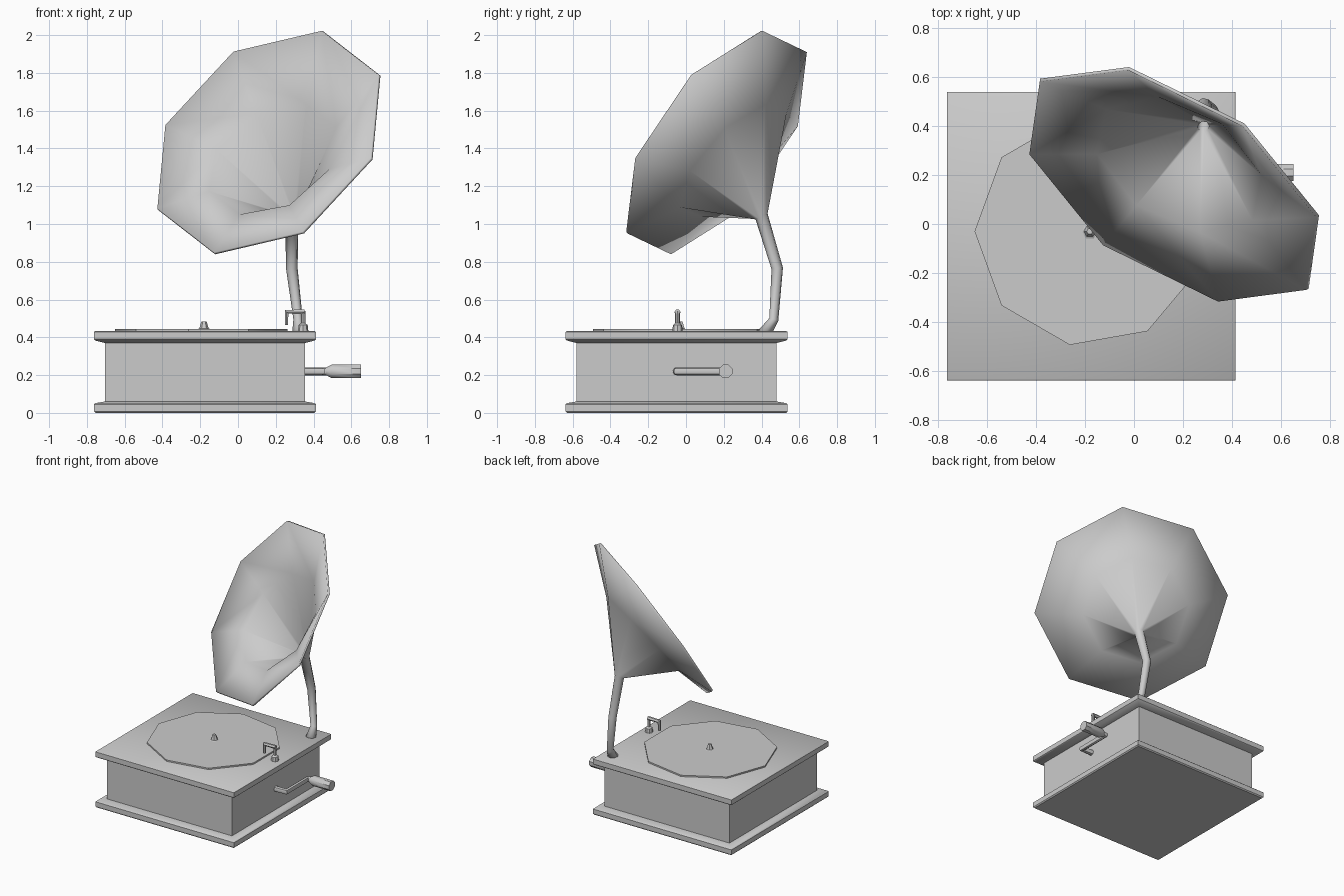
import bpy, math
from mathutils import Vector

if "Cube" in bpy.data.objects:
    bpy.data.objects.remove(bpy.data.objects["Cube"])


def mesh_object(name, verts, faces, angle=40):
    me = bpy.data.meshes.new(name)
    me.from_pydata([tuple(v) for v in verts], [], faces)
    me.update()
    ob = bpy.data.objects.new(name, me)
    bpy.context.collection.objects.link(ob)
    bpy.ops.object.select_all(action='DESELECT')
    bpy.context.view_layer.objects.active = ob
    ob.select_set(True)
    bpy.ops.object.shade_smooth_by_angle(angle=math.radians(angle))
    return ob


def loft(name, rings, caps=True, angle=40):
    n = len(rings[0])
    faces = []
    for r in range(len(rings) - 1):
        for k in range(n):
            a, b = r * n + k, r * n + (k + 1) % n
            faces.append((a, b, b + n, a + n))
    if caps:
        faces.append(tuple(reversed(range(n))))
        faces.append(tuple(range((len(rings) - 1) * n, len(rings) * n)))
    return mesh_object(name, [v for r in rings for v in r], faces, angle)


def sweep(centres, radii, tangents, u, n=8):
    """Rings along a path; the frame is carried from ring to ring."""
    rings, t0, u = [], Vector(tangents[0]).normalized(), Vector(u).normalized()
    for c, r, t in zip(centres, radii, tangents):
        t = Vector(t).normalized()
        u = t0.rotation_difference(t) @ u
        u = (u - t * u.dot(t)).normalized()
        v, t0 = t.cross(u), t
        rings.append([Vector(c) + r * (math.cos(a) * u + math.sin(a) * v)
                      for a in (2 * math.pi * k / n for k in range(n))])
    return rings


def tube(name, pts, radii, u, n=8):
    p = [Vector(q) for q in pts]
    seg = [(b - a).normalized() for a, b in zip(p, p[1:])]
    tan = [seg[0]] + [a + b for a, b in zip(seg, seg[1:])] + [seg[-1]]
    return loft(name, sweep(p, radii, tan, u, n))


def turned(name, centre, profile, n, phase=0):
    rings = [[(centre[0] + r * math.cos(phase + 2 * math.pi * k / n),
               centre[1] + r * math.sin(phase + 2 * math.pi * k / n), z)
              for k in range(n)] for r, z in profile]
    return loft(name, rings)


# Square case with projecting top and bottom plates
turned("case", (-0.175, -0.05),
       [(h * math.sqrt(2), z) for h, z in
        [(0.58, 0), (0.588, 0.008), (0.588, 0.045), (0.58, 0.052),
         (0.53, 0.06), (0.53, 0.37), (0.58, 0.383), (0.588, 0.39),
         (0.588, 0.428), (0.582, 0.433)]], 4, math.pi / 4)

# Nine-sided record and its spindle
turned("record", (-0.18, -0.03), [(0.47, 0.43), (0.47, 0.444)], 9, math.pi)
turned("spindle", (-0.18, -0.03),
       [(0.04, 0.44), (0.025, 0.448), (0.013, 0.485)], 6)

# Octagonal horn that narrows into a bent neck pipe
horn = loft("horn", sweep(
    [(0.165, 0.165, 1.43), (0.19, 0.25, 1.335), (0.285, 0.40, 1.04),
     (0.285, 0.483, 0.765), (0.318, 0.465, 0.495), (0.325, 0.42, 0.43)],
    [0.70, 0.385, 0.036, 0.031, 0.025, 0.038],
    [(0.471, 0.711, -0.522), (0.40, 0.67, -0.62), (0.02, 0.45, -0.9),
     (0.05, 0.13, -1), (0.05, -0.3, -1), (0, -0.2, -1)],
    (-0.185, 0.475, 0.48)), caps=False, angle=70)
# Vertex order follows the tangent, so the shell grows inwards
mod = horn.modifiers.new("shell", 'SOLIDIFY')
mod.thickness = 0.014
mod.offset = -1

# Tonearm: tapered post, short arm and needle head
turned("tonearm_post", (0.345, -0.045),
       [(0.028, 0.43), (0.024, 0.465), (0.012, 0.475), (0.012, 0.54)], 8)
tube("tonearm", [(0.352, -0.045, 0.535), (0.258, -0.045, 0.535),
                 (0.256, -0.045, 0.465)],
     [0.015, 0.015, 0.009], (0, 1, 0), 6)

# Crank with its grip
tube("crank", [(0.34, -0.05, 0.22), (0.445, -0.05, 0.22),
               (0.445, 0.21, 0.22), (0.50, 0.21, 0.22)],
     [0.021] * 4, (0, 0, 1))
tube("crank_grip", [(0.465, 0.21, 0.22), (0.495, 0.21, 0.22),
                    (0.65, 0.21, 0.22)],
     [0.021, 0.038, 0.038], (0, 0.38, 0.92))
